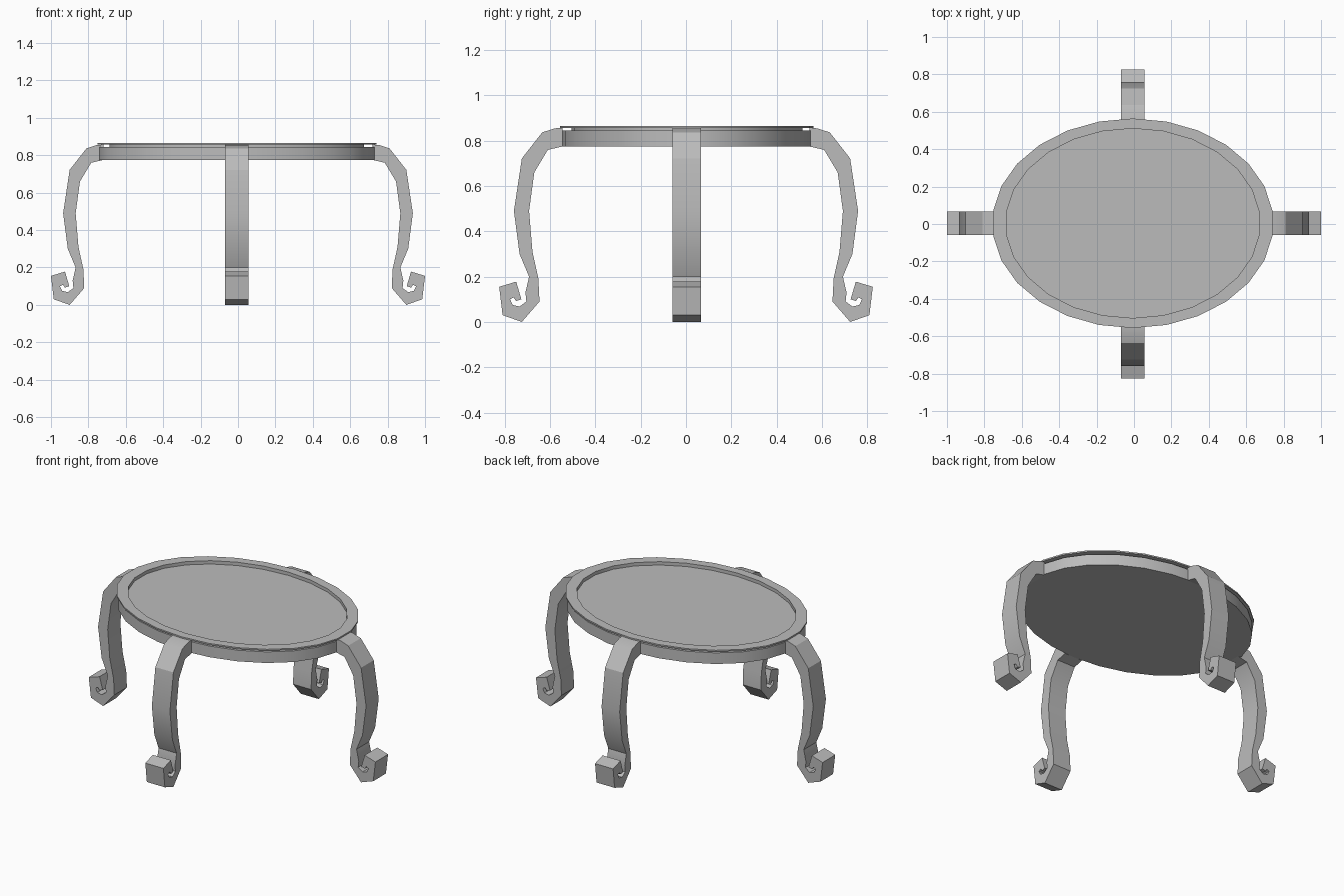
import bpy, bmesh, math

cube = bpy.data.objects.get("Cube")
if cube:
    bpy.data.objects.remove(cube, do_unlink=True)

GREY = (0.5, 0.5, 0.5, 1.0)
mat = bpy.data.materials.new("plain grey")
mat.use_nodes = True
mat.diffuse_color = GREY
mat.node_tree.nodes["Principled BSDF"].inputs["Base Color"].default_value = GREY

SIDES = 26
RX, RY = 0.752, 0.56          # half sizes of the oval top
CX, CY = -0.006, 0.004        # centre of the oval top


def finish(name, bm):
    bmesh.ops.recalc_face_normals(bm, faces=bm.faces)
    mesh = bpy.data.meshes.new(name)
    bm.to_mesh(mesh)
    bm.free()
    obj = bpy.data.objects.new(name, mesh)
    mesh.materials.append(mat)
    bpy.context.collection.objects.link(obj)
    bpy.ops.object.select_all(action="DESELECT")
    obj.select_set(True)
    bpy.context.view_layer.objects.active = obj
    bpy.ops.object.shade_smooth_by_angle(angle=math.radians(28))
    return obj


def oval(name, profile, closed):
    """Turn a (radius fraction, height) profile into an oval solid."""
    bm = bmesh.new()
    rings = []
    for r, z in profile:
        angles = [2 * math.pi * (i + 0.5) / SIDES for i in range(SIDES)]
        rings.append([bm.verts.new((CX + RX * r * math.cos(a),
                                    CY + RY * r * math.sin(a), z)) for a in angles])
    pairs = list(zip(rings, rings[1:]))
    if closed:
        pairs.append((rings[-1], rings[0]))
    else:
        bm.faces.new(rings[0])
        bm.faces.new(rings[-1])
    for low, high in pairs:
        for i in range(SIDES):
            j = (i + 1) % SIDES
            bm.faces.new((low[i], low[j], high[j], high[i]))
    return finish(name, bm)


# Oval slab, and the thin rim raised over it on a narrow inner collar
oval("table_slab", [(0.985, 0.775), (0.985, 0.845)], closed=False)
oval("table_rim", [(0.905, 0.844), (0.912, 0.844), (0.912, 0.857),
                   (1.0, 0.857), (1.0, 0.866), (0.905, 0.866)], closed=True)

# Side outline of a leg: (outward distance, height), ending in a scroll foot
LEG = [(0.72, 0.857), (0.755, 0.855), (0.81, 0.837), (0.90, 0.722), (0.935, 0.49),
       (0.91, 0.30), (0.868, 0.20), (0.884, 0.13), (0.88, 0.09),
       (0.91, 0.068), (0.94, 0.075), (0.952, 0.10), (0.936, 0.108),
       (0.925, 0.092), (0.902, 0.10), (0.925, 0.178), (1.0, 0.155),
       (0.985, 0.03), (0.90, 0.0), (0.822, 0.09), (0.827, 0.192),
       (0.853, 0.31), (0.868, 0.49), (0.845, 0.66), (0.785, 0.76), (0.72, 0.775)]
HALF_WIDTH = 0.063


def leg(name, direction, inset):
    """Extrude the outline sideways and point it along a direction."""
    dx, dy = direction
    ox, oy = CX * abs(dy), CY * abs(dx)
    bm = bmesh.new()
    sides = []
    for w in (-HALF_WIDTH, HALF_WIDTH):
        sides.append([bm.verts.new((dx * (u - inset) - dy * w + ox,
                                    dy * (u - inset) + dx * w + oy, z)) for u, z in LEG])
        bm.faces.new(sides[-1])
    a, b = sides
    for i in range(len(LEG)):
        j = (i + 1) % len(LEG)
        bm.faces.new((a[i], a[j], b[j], b[i]))
    finish(name, bm)


# Four legs, the front and back ones set closer in
for name, direction, inset in (("left_leg", (1, 0), 0), ("right_leg", (-1, 0), 0),
                               ("front_leg", (0, -1), 0.175), ("back_leg", (0, 1), 0.175)):
    leg(name, direction, inset)
